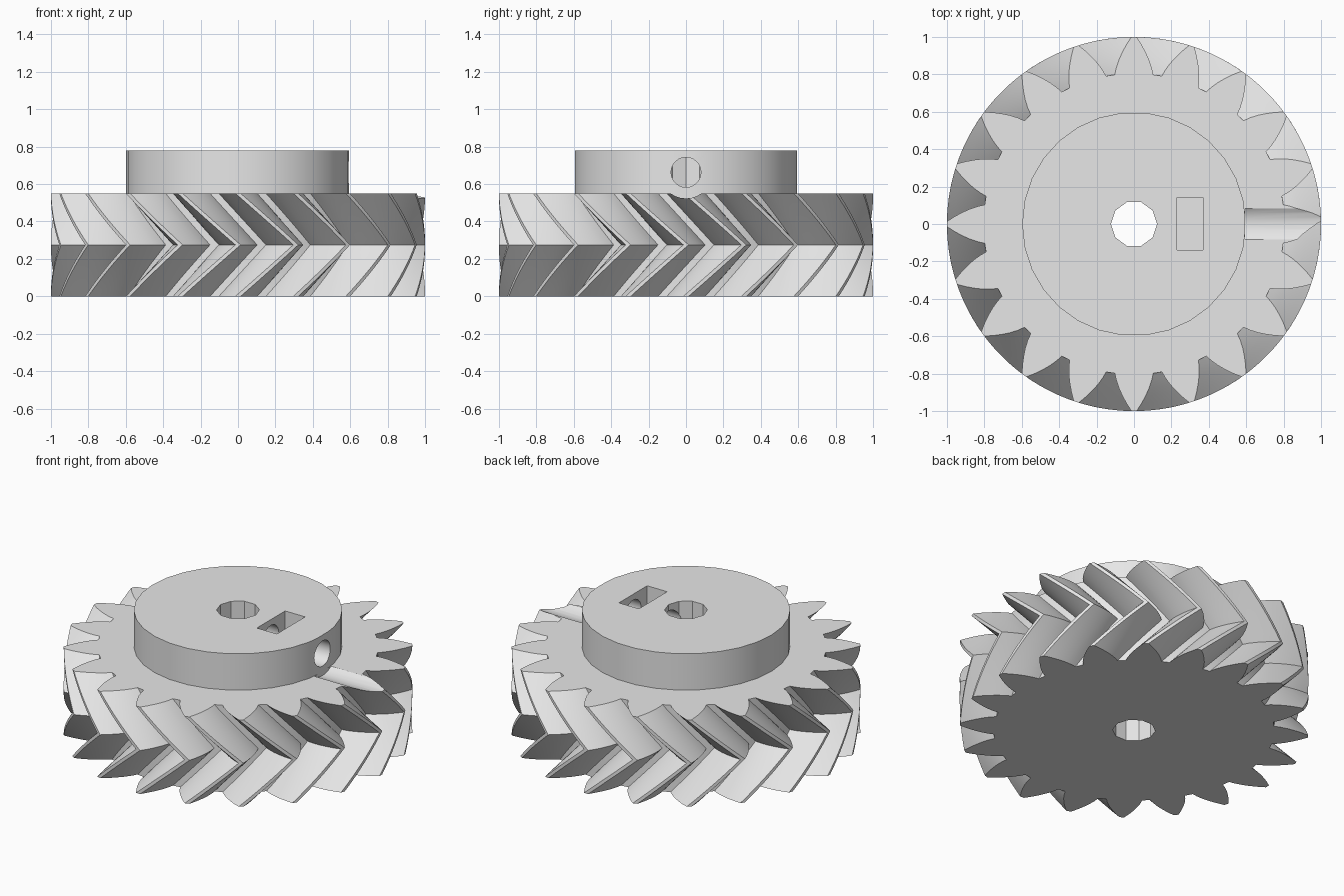
import bpy, bmesh, math
from mathutils import Matrix

if "Cube" in bpy.data.objects:
    bpy.data.objects.remove(bpy.data.objects["Cube"])

TEETH = 20
PITCH = 2 * math.pi / TEETH
GEAR_H, HUB_TOP = 0.55, 0.78
SCREW_Z = 0.663
STEPS = 8  # slices per helical half

# Half tooth outline: radius and half angle in degrees, root to tip
FLANK = [(0.805, 7.3), (0.84, 6.5), (0.88, 5.3), (0.92, 3.9), (0.96, 2.4), (1.0, 0.8)]


def new_object(name, bm):
    bmesh.ops.recalc_face_normals(bm, faces=bm.faces)
    mesh = bpy.data.meshes.new(name)
    bm.to_mesh(mesh)
    bm.free()
    obj = bpy.data.objects.new(name, mesh)
    bpy.context.collection.objects.link(obj)
    return obj


def cylinder(name, radius, start, end, sides, along_x=False):
    bm = bmesh.new()
    bmesh.ops.create_cone(bm, cap_ends=True, segments=sides, radius1=radius,
                          radius2=radius, depth=end - start)
    bmesh.ops.rotate(bm, verts=bm.verts, matrix=Matrix.Rotation(math.pi / 2, 3, 'Z'))
    bmesh.ops.translate(bm, verts=bm.verts, vec=(0, 0, (start + end) / 2))
    if along_x:
        bmesh.ops.rotate(bm, verts=bm.verts, matrix=Matrix.Rotation(math.pi / 2, 3, 'Y'))
        bmesh.ops.translate(bm, verts=bm.verts, vec=(0, 0, SCREW_Z))
    return new_object(name, bm)


def box(name, low, high):
    bm = bmesh.new()
    bmesh.ops.create_cube(bm, size=1)
    bmesh.ops.scale(bm, verts=bm.verts, vec=[b - a for a, b in zip(low, high)])
    bmesh.ops.translate(bm, verts=bm.verts, vec=[(a + b) / 2 for a, b in zip(low, high)])
    return new_object(name, bm)


def toothed_body():
    # Full outline, one tooth centred on every pitch step
    outline = []
    for k in range(TEETH):
        rising = [(r, k * PITCH - math.radians(a)) for r, a in FLANK]
        falling = [(r, k * PITCH + math.radians(a)) for r, a in reversed(FLANK)]
        outline += rising + falling
    # Twist forward to mid height, then back again
    bm = bmesh.new()
    rings = []
    for s in range(2 * STEPS + 1):
        twist = PITCH * (1 - abs(s - STEPS) / STEPS)
        z = GEAR_H * s / (2 * STEPS)
        rings.append([bm.verts.new((r * math.cos(a + twist), r * math.sin(a + twist), z))
                      for r, a in outline])
    n = len(outline)
    sides = [bm.faces.new((lo[i], lo[(i + 1) % n], hi[(i + 1) % n], hi[i]))
             for lo, hi in zip(rings, rings[1:]) for i in range(n)]
    bmesh.ops.triangulate(bm, faces=sides)
    bm.faces.new(rings[0][::-1])
    bm.faces.new(rings[-1])
    return new_object("herringbone_gear", bm)


def combine(target, tool, operation):
    mod = target.modifiers.new(tool.name, 'BOOLEAN')
    mod.operation, mod.solver, mod.object = operation, 'EXACT', tool
    bpy.context.view_layer.objects.active = target
    bpy.ops.object.modifier_apply(modifier=mod.name)
    bpy.data.objects.remove(tool)


# Toothed wheel with its raised hub
gear = toothed_body()
combine(gear, cylinder("hub", 0.598, 0.4, HUB_TOP, 30), 'UNION')

# Shaft bore, set screw hole, screwdriver groove and nut slot
for cutter in (
    cylinder("shaft_bore", 0.123, -0.2, 1.0, 10),
    cylinder("screw_hole", 0.08, 0.0, 0.8, 24, along_x=True),
    cylinder("access_groove", 0.14, 0.593, 1.2, 30, along_x=True),
    box("nut_slot", (0.23, -0.14, 0.525), (0.37, 0.143, 1.0)),
):
    combine(gear, cutter, 'DIFFERENCE')

# Plain grey finish
grey = bpy.data.materials.new("light_grey")
grey.use_nodes = True
colour = (0.8, 0.8, 0.8, 1)
grey.diffuse_color = colour
grey.node_tree.nodes["Principled BSDF"].inputs["Base Color"].default_value = colour
gear.data.materials.clear()
gear.data.materials.append(grey)
for face in gear.data.polygons:
    face.material_index = 0

bpy.ops.object.select_all(action='DESELECT')
gear.select_set(True)
bpy.context.view_layer.objects.active = gear
bpy.ops.object.shade_smooth_by_angle(angle=math.radians(25))
